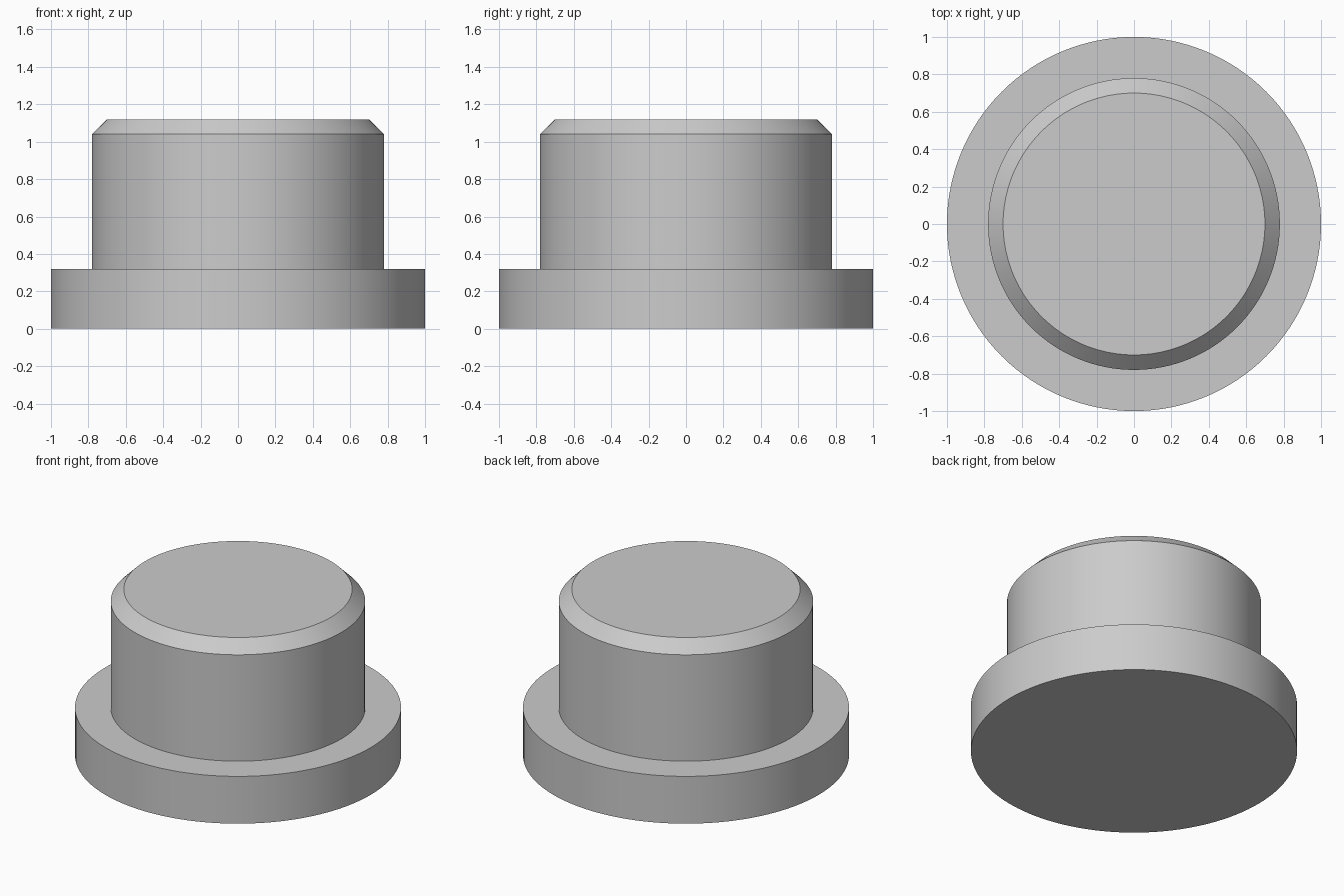
import bpy
import bmesh
import math

cube = bpy.data.objects.get("Cube")
if cube:
    bpy.data.objects.remove(cube, do_unlink=True)

SEGMENTS = 128

grey = bpy.data.materials.new("plain_grey")
grey.use_nodes = True
grey.diffuse_color = (0.6, 0.6, 0.6, 1)
grey.node_tree.nodes["Principled BSDF"].inputs["Base Color"].default_value = (0.6, 0.6, 0.6, 1)


def lathe(name, profile):
    """Turn a (radius, height) profile into a solid with flat end caps."""
    bm = bmesh.new()
    rings = []
    for radius, height in profile:
        angles = [math.tau * i / SEGMENTS for i in range(SEGMENTS)]
        rings.append([bm.verts.new((radius * math.cos(a), radius * math.sin(a), height))
                      for a in angles])
    for low, high in zip(rings, rings[1:]):
        for i in range(SEGMENTS):
            j = (i + 1) % SEGMENTS
            bm.faces.new((low[i], low[j], high[j], high[i]))
    bm.faces.new(reversed(rings[0]))
    bm.faces.new(rings[-1])
    mesh = bpy.data.meshes.new(name)
    bm.to_mesh(mesh)
    bm.free()
    mesh.materials.append(grey)
    obj = bpy.data.objects.new(name, mesh)
    bpy.context.collection.objects.link(obj)
    bpy.ops.object.select_all(action="DESELECT")
    obj.select_set(True)
    bpy.context.view_layer.objects.active = obj
    bpy.ops.object.shade_smooth_by_angle(angle=math.radians(30))
    return obj


# Flange, stepped shoulder, straight plug and chamfered rim in one turned solid
lathe("flanged_plug", [(1.0, 0), (1.0, 0.32), (0.78, 0.32), (0.78, 1.04), (0.70, 1.12)])
